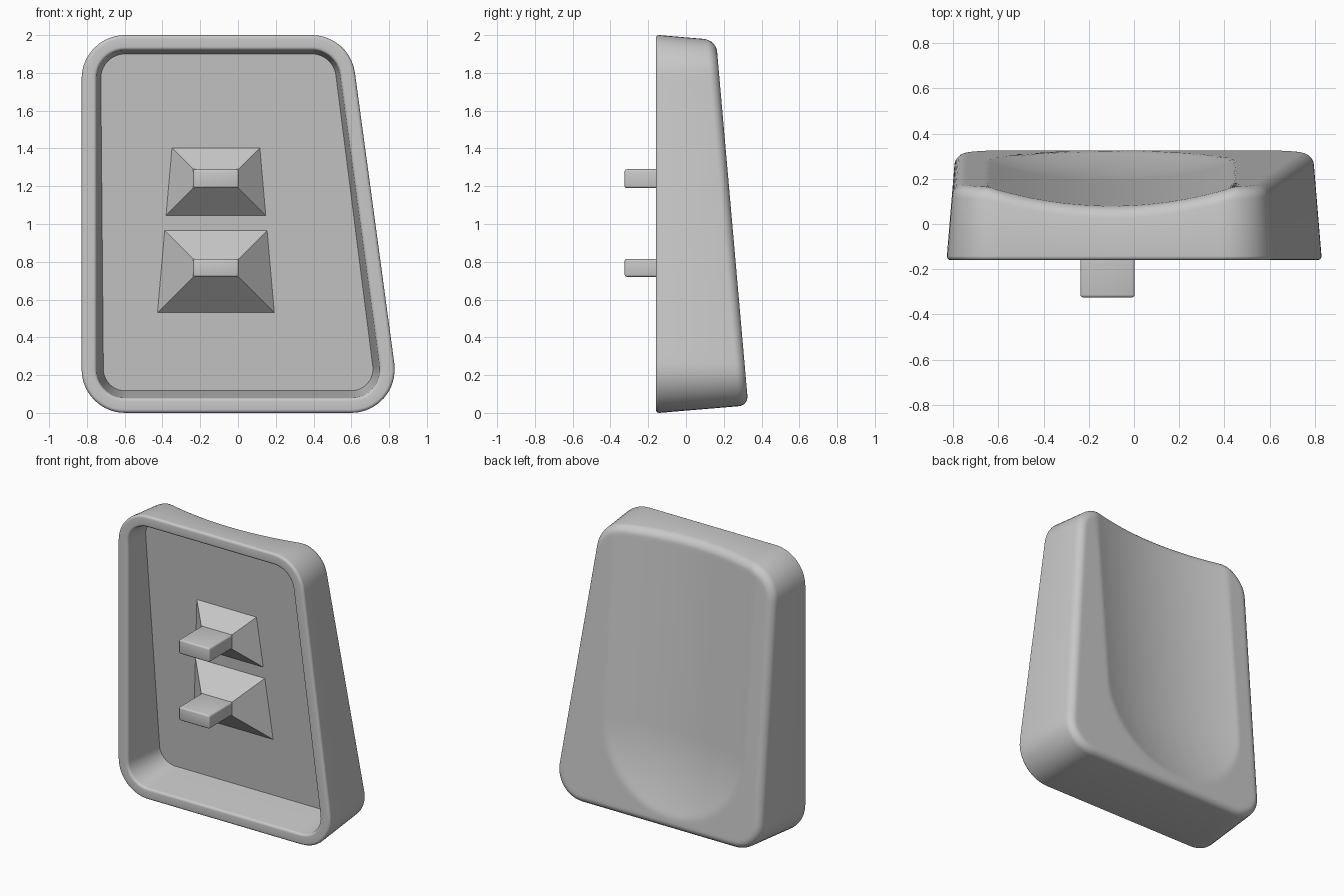
import bpy, bmesh, math
from mathutils import Vector

if "Cube" in bpy.data.objects:
    bpy.data.objects.remove(bpy.data.objects["Cube"], do_unlink=True)

grey = bpy.data.materials.new("plain grey")
grey.use_nodes = True
COLOUR = (0.58, 0.58, 0.58, 1)
grey.diffuse_color = COLOUR
grey.node_tree.nodes["Principled BSDF"].inputs["Base Color"].default_value = COLOUR

FRONT = -0.16      # plane of the open rim
DRAFT = 0.08       # side taper per unit of depth
WALL = 0.169       # depth of the floor below the back plane
EDGE = 0.05        # back edge rounding
RIM = 0.018        # rim rounding
CORNERS = [Vector(p) for p in ((-0.828, 0), (0.863, 0), (0.592, 2), (-0.828, 2))]


def plane(z):
    return 0.333 - 0.088 * z


def scoop(x, z):
    # Trough that is open at the top and ends in a round bowl at the bottom
    r = math.hypot(x + 0.1, min(z - 0.67, 0)) / 0.545
    return 0.083 * max(1 - r * r, 0)


def back(x, z):
    return plane(z) - scoop(x, z)


def outline(inset, radius=0.23, arc_steps=10, side_steps=36):
    # Rounded four-sided outline, moved inwards by the inset
    n = len(CORNERS)
    dirs = [(CORNERS[(i + 1) % n] - CORNERS[i]).normalized() for i in range(n)]
    arcs = []
    for i, corner in enumerate(CORNERS):
        a, b = dirs[i - 1], dirs[i]
        na, nb = Vector((-a.y, a.x)), Vector((-b.y, b.x))
        centre = corner + (na + nb) * radius / (1 + na.dot(nb))
        start = math.atan2(-na.y, -na.x)
        turn = a.angle(b)
        arcs.append([centre + (radius - inset) * Vector((math.cos(t), math.sin(t)))
                     for t in (start + turn * j / arc_steps for j in range(arc_steps + 1))])
    points = []
    for i, arc in enumerate(arcs):
        points += arc
        nxt = arcs[(i + 1) % n][0]
        points += [arc[-1].lerp(nxt, j / side_steps) for j in range(1, side_steps)]
    return points


BASE = outline(0)
INWARD = [(q - p) * 10 for p, q in zip(BASE, outline(0.1))]


def ring(inset, depth):
    # Both rules may vary from point to point
    result = []
    for p, d in zip(BASE, INWARD):
        q = p + d * inset(p)
        result.append(Vector((q.x, depth(q), q.y)))
    return result


def finish(bm, name, angle):
    bmesh.ops.recalc_face_normals(bm, faces=bm.faces)
    mesh = bpy.data.meshes.new(name)
    bm.to_mesh(mesh)
    bm.free()
    obj = bpy.data.objects.new(name, mesh)
    bpy.context.collection.objects.link(obj)
    mesh.materials.append(grey)
    bpy.ops.object.select_all(action='DESELECT')
    obj.select_set(True)
    bpy.context.view_layer.objects.active = obj
    bpy.ops.object.shade_smooth_by_angle(angle=math.radians(angle))


def build_shell():
    rings = []
    # Cavity floor edge
    rings.append(ring(lambda p: 0.085 + 0.1 * (plane(p.y) - WALL - FRONT),
                      lambda q: plane(q.y) - WALL))
    # Rounded rim, from the inner side to the outer side
    quarter = [math.pi / 2 * j / 5 for j in range(6)]
    for t in quarter:
        rings.append(ring(lambda p: 0.08 - RIM * (1 - math.cos(t)),
                          lambda q: FRONT + RIM * (1 - math.sin(t))))
    for t in reversed(quarter):
        rings.append(ring(lambda p: RIM * (1 - math.cos(t)),
                          lambda q: FRONT + RIM * (1 - math.sin(t))))
    # Tapered side and rounded back edge
    for j in range(9):
        t = math.pi / 2 * j / 8
        drop = EDGE * (1 - math.sin(t))
        rings.append(ring(
            lambda p: DRAFT * (back(p.x, p.y) - drop - FRONT) + EDGE * (1 - math.cos(t)),
            lambda q: back(q.x, q.y) - drop))
    # Scooped back face
    edge = rings[-1]
    steps = 44
    for j in range(1, steps):
        s = 1 - j / steps
        row = []
        for p in edge:
            x, z = -0.1 + (p.x + 0.1) * s, 1 + (p.z - 1) * s
            row.append(Vector((x, back(x, z), z)))
        rings.append(row)

    bm = bmesh.new()
    loops = [[bm.verts.new(p) for p in row] for row in rings]
    n = len(BASE)
    for a, b in zip(loops, loops[1:]):
        for i in range(n):
            k = (i + 1) % n
            bm.faces.new((a[i], a[k], b[k], b[i]))
    bm.faces.new(loops[0])
    bm.faces.new(loops[-1])
    finish(bm, "shell", 35)


def build_prong(name, low, high):
    x0, x1, tip, neck = -0.237, 0.003, -0.325, -0.072
    # Rounded bar
    bm = bmesh.new()
    bmesh.ops.create_cube(bm, size=1)
    for v in bm.verts:
        v.co = ((x0 + x1) / 2 + v.co.x * (x1 - x0),
                tip + 0.16 + v.co.y * 0.32,
                (low + high) / 2 + v.co.z * (high - low))
    bmesh.ops.bevel(bm, geom=bm.edges[:], offset=0.012, segments=3,
                    profile=0.5, affect='EDGES')
    finish(bm, name, 40)
    # Flared foot that meets the sloping floor at 45 degrees
    bm = bmesh.new()
    top, foot = [], []
    for x, z, sx, sz in ((x0, low, -1, -1), (x1, low, 1, -1),
                         (x1, high, 1, 1), (x0, high, -1, 1)):
        m = (plane(z) - WALL - neck) / (1 + sz * 0.088)
        top.append(bm.verts.new((x, neck, z)))
        foot.append(bm.verts.new((x + sx * m, neck + m, z + sz * m)))
    bm.faces.new(top)
    bm.faces.new(foot)
    for i in range(4):
        k = (i + 1) % 4
        bm.faces.new((top[i], top[k], foot[k], foot[i]))
    finish(bm, name + "_foot", 10)


build_shell()
build_prong("upper_prong", 1.19, 1.29)
build_prong("lower_prong", 0.72, 0.815)
